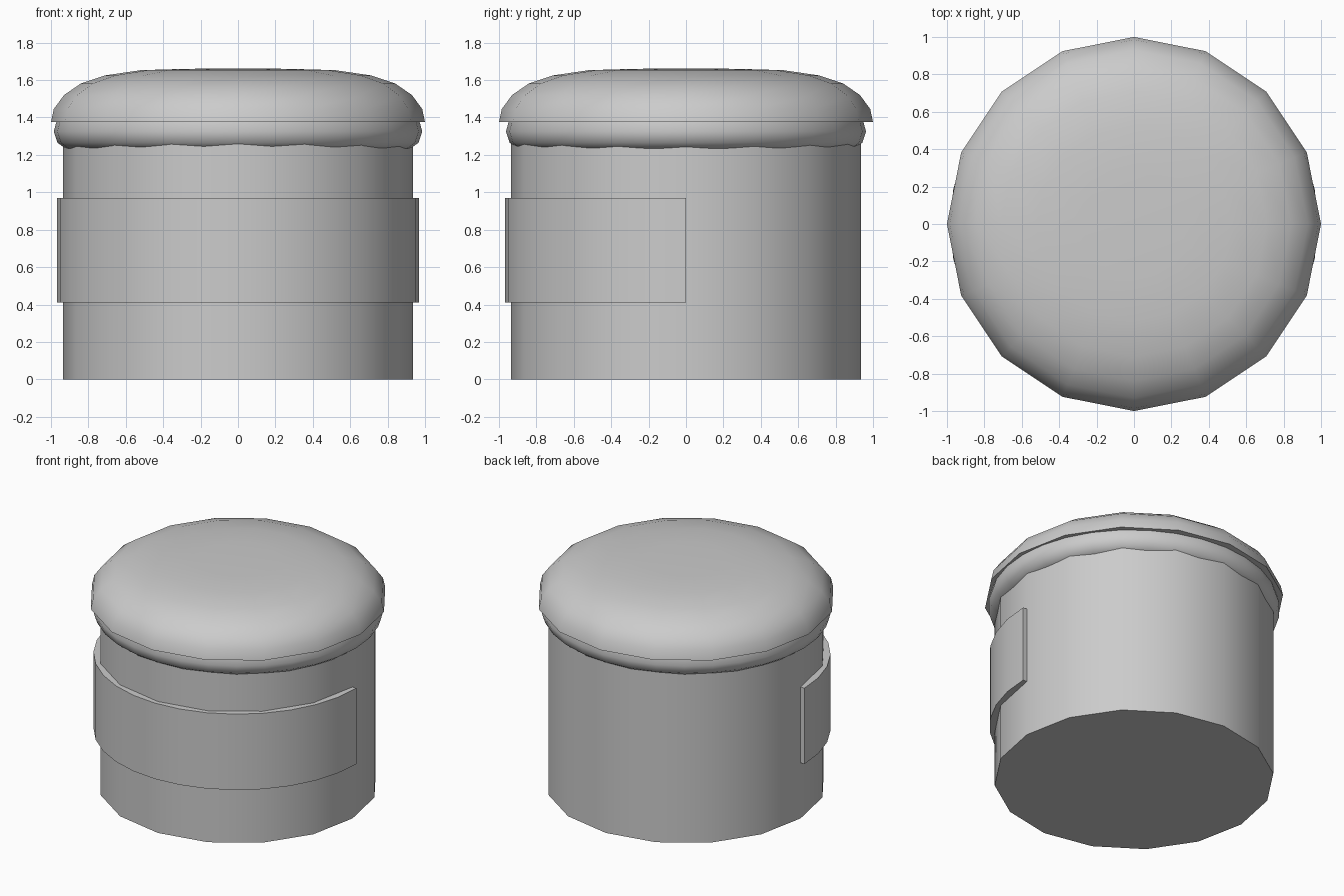
import bpy, bmesh, math

if "Cube" in bpy.data.objects:
    bpy.data.objects.remove(bpy.data.objects["Cube"])

grey = bpy.data.materials.new("plain grey")
grey.diffuse_color = (0.6, 0.6, 0.6, 1)
grey.use_nodes = True
grey.node_tree.nodes["Principled BSDF"].inputs["Base Color"].default_value = grey.diffuse_color


def finish(name, bm, angle):
    """Turn a bmesh into a smooth-shaded, grey object."""
    bmesh.ops.remove_doubles(bm, verts=bm.verts, dist=1e-5)
    bmesh.ops.recalc_face_normals(bm, faces=bm.faces)
    me = bpy.data.meshes.new(name)
    bm.to_mesh(me)
    bm.free()
    me.materials.append(grey)
    ob = bpy.data.objects.new(name, me)
    bpy.context.collection.objects.link(ob)
    bpy.ops.object.select_all(action='DESELECT')
    ob.select_set(True)
    bpy.context.view_layer.objects.active = ob
    bpy.ops.object.shade_smooth_by_angle(angle=math.radians(angle))
    return ob


def lathe(name, profile, sides, sx=1, sy=1, angle=40):
    """Revolve an (r, z) profile that starts and ends on the axis."""
    bm = bmesh.new()
    rings = []
    for r, z in profile:
        n = sides if r > 0 else 1
        rings.append([bm.verts.new((sx * r * math.cos(math.tau * i / sides),
                                    sy * r * math.sin(math.tau * i / sides), z))
                      for i in range(n)])
    for a, b in zip(rings, rings[1:]):
        for i in range(sides):
            j = (i + 1) % sides
            quad = [a[i % len(a)], a[j % len(a)], b[j % len(b)], b[i % len(b)]]
            bm.faces.new(list(dict.fromkeys(quad)))
    return finish(name, bm, angle)


# Jar body
lathe("jar_body", [(0, 0), (0.935, 0), (0.935, 1.3), (0, 1.3)], 16)

# Rounded collar under the lid, slightly narrower front to back
lathe("lid_collar", [(0, 1.22), (0.885, 1.222), (0.925, 1.236), (0.965, 1.265),
                     (0.985, 1.325), (0.97, 1.38), (0, 1.38)], 32, 1, 0.977)

# Domed lid with a flat overhanging rim
lathe("lid_dome", [(0, 1.375), (1.0, 1.375), (0.985, 1.445), (0.93, 1.52),
                   (0.84, 1.582), (0.71, 1.625), (0.52, 1.653), (0.28, 1.66),
                   (0, 1.663)], 16)

# Label band wrapped around the front half
bm = bmesh.new()
section = [(0.91, 0.41), (0.967, 0.41), (0.967, 0.97), (0.91, 0.97)]
steps = 16
rings = []
for i in range(steps + 1):
    t = math.pi + math.pi * i / steps
    rings.append([bm.verts.new((r * math.cos(t), r * math.sin(t), z)) for r, z in section])
for a, b in zip(rings, rings[1:]):
    for k in range(4):
        bm.faces.new((a[k], a[(k + 1) % 4], b[(k + 1) % 4], b[k]))
bm.faces.new(rings[0])
bm.faces.new(rings[-1])
finish("front_label", bm, 40)
